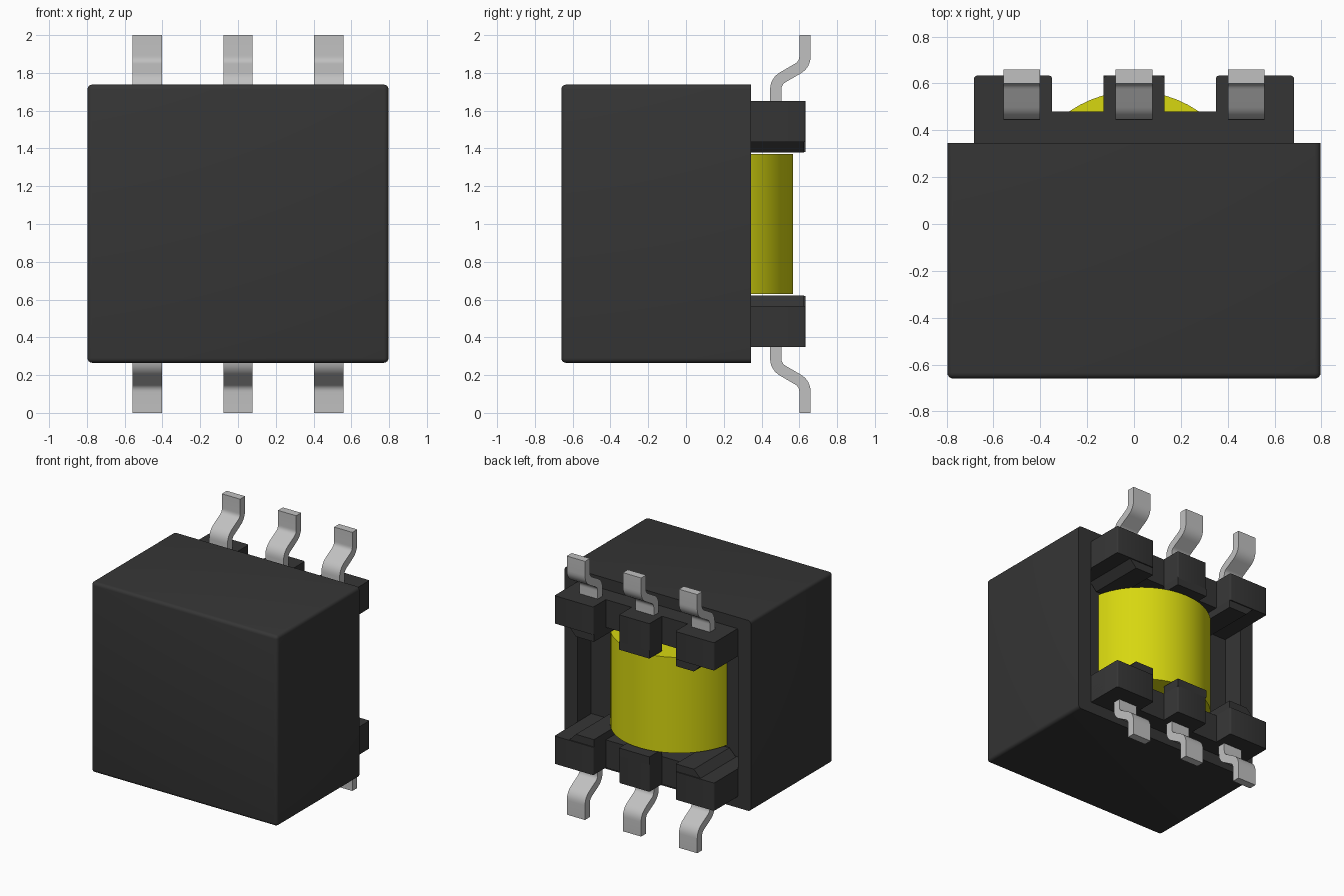
import bpy, bmesh, math
from mathutils import Vector

old = bpy.data.objects.get("Cube")
if old:
    bpy.data.objects.remove(old, do_unlink=True)


def material(name, rgb, rough=0.6):
    m = bpy.data.materials.new(name)
    m.use_nodes = True
    col = (*rgb, 1.0)
    m.diffuse_color = col
    bsdf = m.node_tree.nodes["Principled BSDF"]
    bsdf.inputs["Base Color"].default_value = col
    bsdf.inputs["Roughness"].default_value = rough
    return m


BLACK = material("black plastic", (0.036, 0.036, 0.036))
YELLOW = material("yellow tape", (0.68, 0.68, 0.005))
METAL = material("tinned metal", (0.53, 0.53, 0.53))


def add_object(name, bm, mat, smooth=False):
    bmesh.ops.recalc_face_normals(bm, faces=bm.faces[:])
    me = bpy.data.meshes.new(name)
    bm.to_mesh(me)
    bm.free()
    me.materials.append(mat)
    ob = bpy.data.objects.new(name, me)
    bpy.context.collection.objects.link(ob)
    if smooth:
        bpy.ops.object.select_all(action='DESELECT')
        ob.select_set(True)
        bpy.context.view_layer.objects.active = ob
        bpy.ops.object.shade_smooth_by_angle(angle=math.radians(35))
    return ob


def add_box(bm, x0, x1, y0, y1, z0, z1):
    verts = bmesh.ops.create_cube(bm, size=1)["verts"]
    for v in verts:
        v.co = ((x0, x1)[v.co.x > 0], (y0, y1)[v.co.y > 0], (z0, z1)[v.co.z > 0])
    return verts


def prism(bm, points, offset):
    """Extrude a planar polygon along an offset vector."""
    face = bm.faces.new([bm.verts.new(p) for p in points])
    ext = bmesh.ops.extrude_face_region(bm, geom=[face])["geom"]
    bmesh.ops.translate(bm, vec=offset,
                        verts=[g for g in ext if isinstance(g, bmesh.types.BMVert)])


MID = 1.0          # height of the mirror plane between upper and lower halves
BACK = 0.345       # rear rim of the housing

# Housing: rounded box, sharp at the rear rim, with a shallow recess in the back
bm = bmesh.new()
add_box(bm, -0.797, 0.797, -0.66, BACK, 0.265, 1.738)
rear = max(bm.faces, key=lambda f: f.calc_center_median().y)
edges = [e for e in bm.edges if e not in rear.edges[:]]
bmesh.ops.bevel(bm, geom=edges, offset=0.025, segments=4, profile=0.5, affect='EDGES')
rear = max(bm.faces, key=lambda f: f.calc_center_median().y)
bmesh.ops.inset_individual(bm, faces=[rear], thickness=0.112)
for v in rear.verts:
    v.co = (math.copysign(0.685, v.co.x), BACK, MID + math.copysign(0.645, v.co.z - MID))
bmesh.ops.remove_doubles(bm, verts=rear.verts[:], dist=1e-5)
rear = max((f for f in bm.faces if f.normal.y > 0.9
            and abs(f.calc_center_median().x) < 0.01
            and abs(f.calc_center_median().z - MID) < 0.02), key=lambda f: f.calc_area())
ext = bmesh.ops.extrude_face_region(bm, geom=[rear])["geom"]
bmesh.ops.translate(bm, vec=(0, -0.165, 0),
                    verts=[g for g in ext if isinstance(g, bmesh.types.BMVert)])
if rear.is_valid:
    bmesh.ops.delete(bm, geom=[rear], context='FACES_ONLY')
add_object("housing", bm, BLACK, True)

# Coil winding, standing upright between the flanges
bm = bmesh.new()
bmesh.ops.create_cone(bm, cap_ends=True, segments=64, radius1=0.485, radius2=0.485, depth=0.74)
bmesh.ops.translate(bm, vec=(0, 0.082, MID), verts=bm.verts[:])
add_object("coil_winding", bm, YELLOW, True)


def lead_points():
    """Side outline (y, z) of an upper lead: a rounded Z-bend given thickness."""
    path = [Vector(p) for p in ((0.475, 1.60), (0.475, 1.755), (0.63, 1.845), (0.63, 2.0))]
    line = [path[0]]
    for a, b, c in zip(path, path[1:], path[2:]):
        p, q = b + (a - b).normalized() * 0.045, b + (c - b).normalized() * 0.045
        for i in range(7):
            t = i / 6
            line.append(p * (1 - t) ** 2 + b * 2 * t * (1 - t) + q * t ** 2)
    line.append(path[-1])
    left, right = [], []
    for i, p in enumerate(line):
        d = (line[min(i + 1, len(line) - 1)] - line[max(i - 1, 0)]).normalized()
        n = Vector((-d.y, d.x)) * 0.03
        left.append(p + n)
        right.append(p - n)
    return left + right[::-1]


outline = lead_points()
for level, sign in (("upper", 1), ("lower", -1)):
    def z(h):
        return MID + sign * h

    # Bobbin flange with three terminal blocks
    bm = bmesh.new()
    lo, hi = sorted((z(0.435), z(0.65)))
    add_box(bm, -0.683, 0.683, 0.15, 0.48, lo, hi)
    for x0, x1 in ((-0.683, -0.35), (-0.13, 0.13), (0.35, 0.683)):
        verts = add_box(bm, x0, x1, 0.15, 0.633, lo, hi)
        upright = {e for v in verts for e in v.link_edges
                   if abs(e.verts[0].co.z - e.verts[1].co.z) > 0.1
                   and e.verts[0].co.y > 0.6}
        bmesh.ops.bevel(bm, geom=list(upright), offset=0.012, segments=3,
                        profile=0.5, affect='EDGES')
    # Centre block reaches in towards the coil
    lo, hi = sorted((z(0.38), z(0.44)))
    add_box(bm, -0.13, 0.13, 0.48, 0.633, lo, hi)
    # Sloped ridges on the inner sides of the outer blocks
    for side in (-1, 1):
        prism(bm, [(side * 0.35, 0.19, z(0.44)), (side * 0.56, 0.19, z(0.435)),
                   (side * 0.505, 0.19, z(0.378)), (side * 0.35, 0.19, z(0.378))],
              (0, 0.435, 0))
    add_object(level + "_bobbin_flange", bm, BLACK, True)

    # Bent metal leads
    for pos, x in (("left", 0.48), ("middle", 0), ("right", -0.48)):
        bm = bmesh.new()
        prism(bm, [(x - 0.078, p.x, z(p.y - MID)) for p in outline], (0.156, 0, 0))
        add_object(f"{level}_{pos}_lead", bm, METAL, True)
